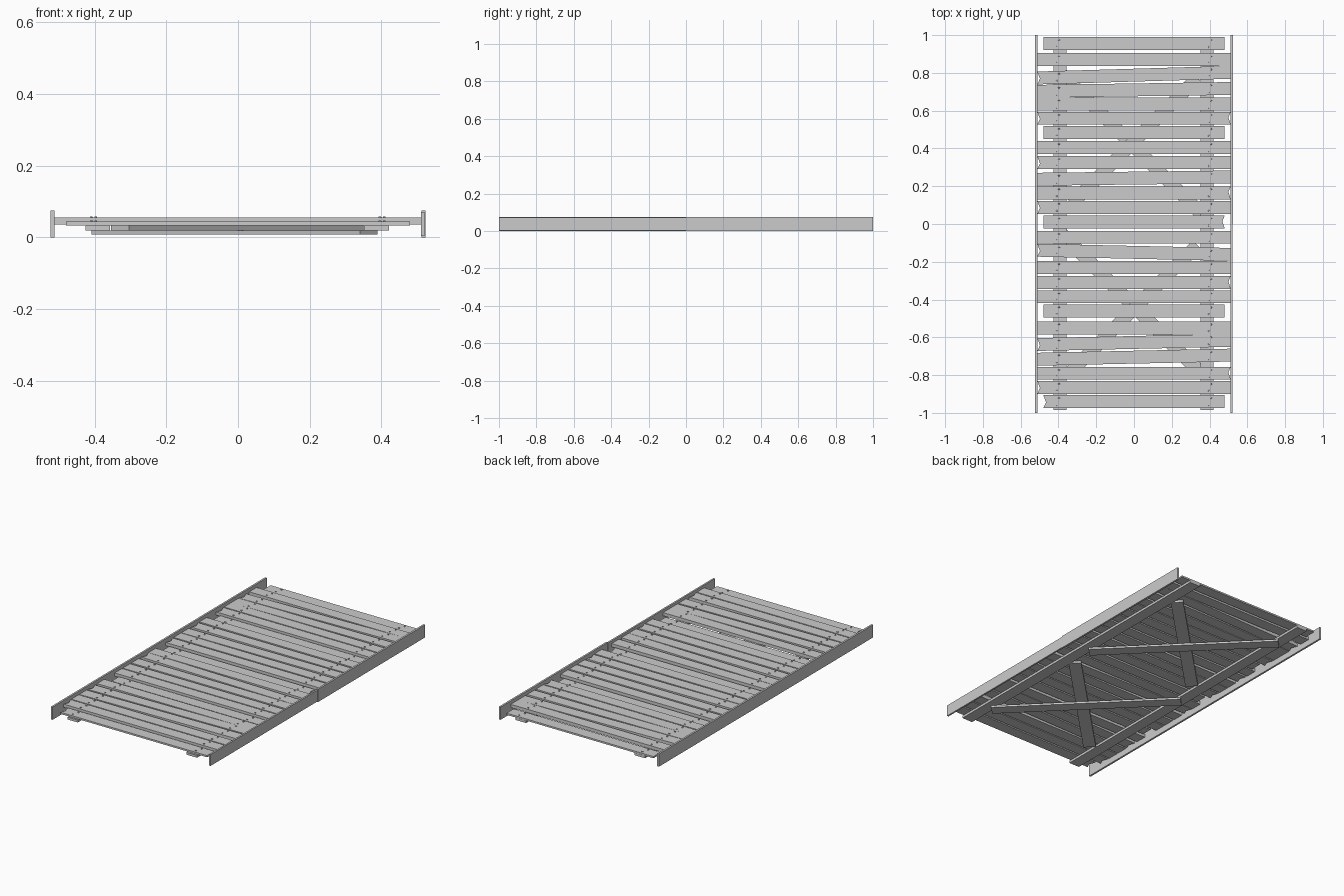
import bpy, bmesh, math
from mathutils import Matrix

cube = bpy.data.objects.get("Cube")
if cube:
    bpy.data.objects.remove(cube, do_unlink=True)

grey = bpy.data.materials.new("weathered grey")
grey.use_nodes = True
grey.diffuse_color = (0.6, 0.6, 0.6, 1)
grey.node_tree.nodes["Principled BSDF"].inputs["Base Color"].default_value = (0.6, 0.6, 0.6, 1)


def finish(name, bm):
    bmesh.ops.recalc_face_normals(bm, faces=bm.faces)
    mesh = bpy.data.meshes.new(name)
    bm.to_mesh(mesh)
    bm.free()
    mesh.materials.append(grey)
    obj = bpy.data.objects.new(name, mesh)
    bpy.context.collection.objects.link(obj)
    return obj


def slab(name, outline, z0, z1):
    """Extrude a flat outline from z0 up to z1."""
    bm = bmesh.new()
    face = bm.faces.new([bm.verts.new((x, y, z0)) for x, y in outline])
    top = bmesh.ops.extrude_face_region(bm, geom=[face])["geom"]
    for v in top:
        if isinstance(v, bmesh.types.BMVert):
            v.co.z = z1
    return finish(name, bm)


def beam(name, x0, x1, y0, y1, z0, z1):
    return slab(name, [(x0, y0), (x1, y0), (x1, y1), (x0, y1)], z0, z1)


# Side rails: one is a single board, the other is two butted boards
beam("right_rail", -0.523, -0.512, -1, 1, 0, 0.075)
beam("left_rail_back", 0.512, 0.523, 0, 1, 0, 0.075)
beam("left_rail_front", 0.511, 0.521, -1, 0, 0.004, 0.071)

# Stringers under the deck
beam("right_stringer", -0.425, -0.357, -0.985, 0.99, 0.02, 0.034)
beam("left_stringer", 0.352, 0.422, -0.985, 0.99, 0.02, 0.034)


# Diagonal braces, forming two crosses
def brace(name, x, y, length, angle, z0, z1):
    obj = beam(name, -length / 2, length / 2, -0.035, 0.035, z0, z1)
    obj.data.transform(Matrix.Translation((x, y, 0)) @ Matrix.Rotation(math.radians(angle), 4, "Z"))


for label, y in (("back", 0.42), ("front", -0.425)):
    brace(label + "_lower_brace", -0.01, y, 1.06, -45, 0.008, 0.02)
    brace(label + "_upper_brace", 0.003, y + 0.02 if y > 0 else y - 0.02, 0.94, 45, 0.02, 0.033)

# Deck planks: centre y, tilt of the right end, chipped ends (L, R)
short_planks = [(0.955, 0, ""), (0.485, 0, ""), (0.01, 0, "R"), (-0.46, 0, ""), (-0.94, 0, "L")]
long_planks = [
    (0.87, 0, ""), (0.788, 0.03, "L"), (0.71, 0.015, ""), (0.635, 0, ""), (0.56, 0, "LR"),
    (0.405, 0, ""), (0.325, 0, "L"), (0.243, 0.012, ""), (0.165, 0, "R"), (0.088, 0, "L"),
    (-0.07, 0, ""), (-0.15, -0.022, "L"), (-0.23, 0, ""), (-0.31, 0, "R"), (-0.385, 0, ""),
    (-0.55, 0, ""), (-0.627, 0.022, "L"), (-0.705, 0.022, ""), (-0.79, 0, "R"), (-0.865, 0, "L"),
]
nails = bmesh.new()


def plank(name, y, tilt, chips, half, z0, z1):
    h, t = 0.034, tilt / 2
    outline = [(-half, y - t - h), (half, y + t - h)]
    if "R" in chips:
        outline.append((half - 0.012, y + t + 0.005))
    outline += [(half, y + t + h), (-half, y - t + h)]
    if "L" in chips:
        outline.append((-half + 0.014, y - t - 0.004))
    slab(name, outline, z0, z1)
    # Two nail heads over each stringer
    for x in (-0.403, 0.402):
        for s in (-1, 1):
            spot = (x + 0.006 * s, y + t * x / half + 0.018 * s, z1 + 0.001)
            bmesh.ops.create_cone(nails, cap_ends=True, segments=6, radius1=0.005, radius2=0.004,
                                  depth=0.005, matrix=Matrix.Translation(spot))


for i, (y, tilt, chips) in enumerate(short_planks):
    plank(f"short_plank_{i + 1}", y, tilt, chips, 0.48, 0.034, 0.044)
for i, (y, tilt, chips) in enumerate(long_planks):
    plank(f"long_plank_{i + 1}", y, tilt, chips, 0.512, 0.036, 0.055)
finish("nail_heads", nails)
